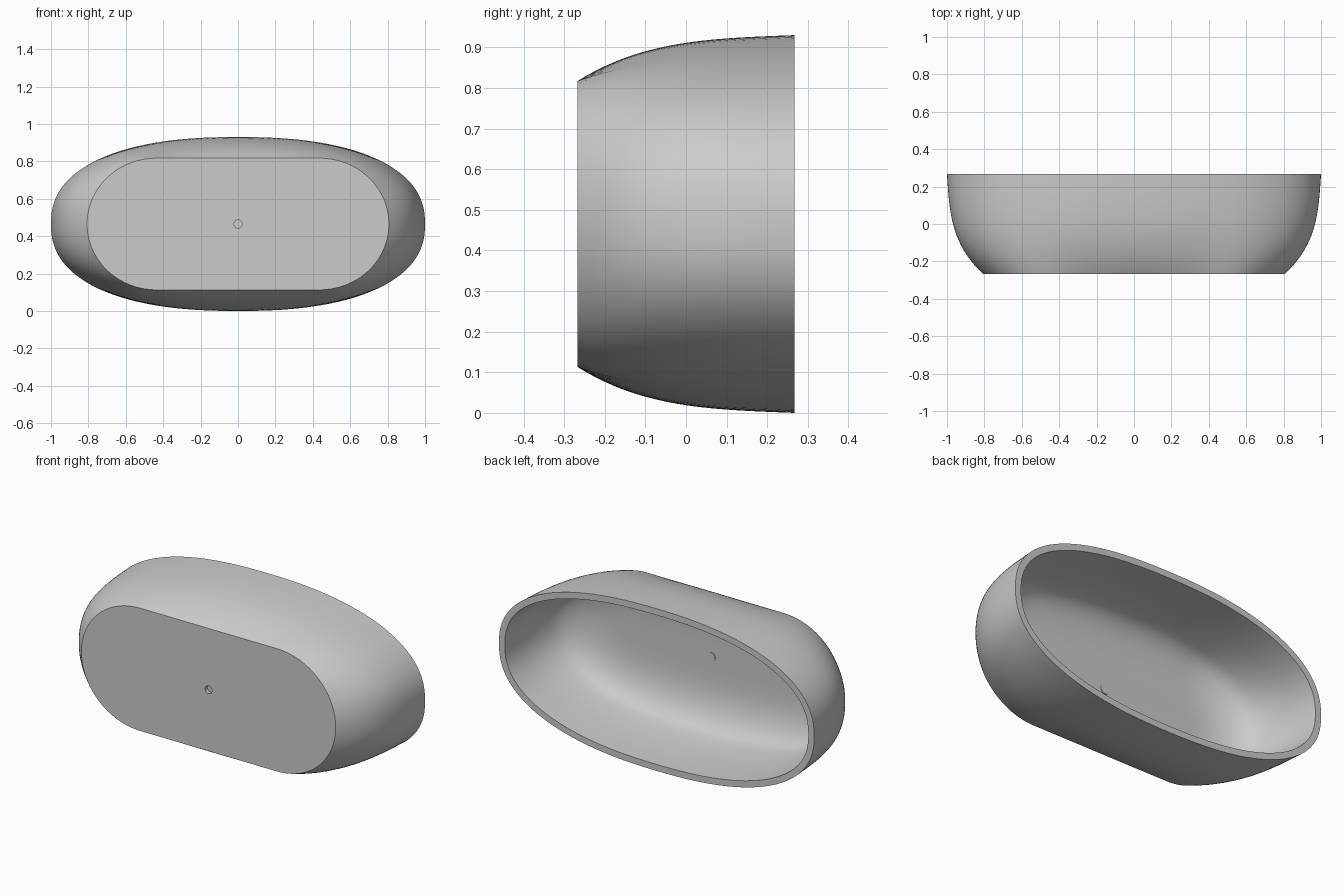
import bpy, bmesh, math

if "Cube" in bpy.data.objects:
    bpy.data.objects.remove(bpy.data.objects["Cube"])

N = 128                  # points around each ring
ZC = 0.465               # height of the tub's axis
Y0, Y1 = -0.267, 0.267   # flat base, open rim
FLOOR = -0.226           # inside floor
WALL = 0.037


def stadium(dx, dz, a, b):
    """Point where the ray (dx, dz) meets a stadium of half-sizes a, b."""
    straight = a - b
    if abs(dx) * b <= straight * abs(dz):
        k = b / abs(dz)
    else:
        q = dx * dx + dz * dz
        h = abs(dx) * straight
        k = (h + math.sqrt(h * h - q * (straight ** 2 - b * b))) / q
    return dx * k, dz * k


def oval(t, a, b, n):
    """Point on a superellipse of half-sizes a, b, along the ray of angle t."""
    c, s = math.cos(t), math.sin(t)
    k = (abs(c) ** n + abs(s) ** n) ** (-1 / n)
    return a * c * k, b * s * k


def ring(y, inset=0.0):
    """Cross-section blending from the base stadium to the rim oval."""
    u = (y - Y0) / (Y1 - Y0)
    f = 0.82 * (1 - (1 - u) ** 3.4) + 0.18 * u
    pts = []
    for i in range(N):
        t = 2 * math.pi * i / N
        ex, ez = oval(t, 1.0 - inset, 0.465 - inset, 2.35)
        sx, sz = stadium(0.95 * math.cos(t), 0.465 * math.sin(t),
                         0.95 * (0.807 - inset), 0.352 - inset)
        sx /= 0.95
        pts.append((sx + (ex - sx) * f, y, ZC + sz + (ez - sz) * f))
    return pts


def circle(y, r):
    """Drain ring, with points lined up with the tub rings."""
    pts = []
    for i in range(N):
        t = 2 * math.pi * i / N
        a = math.atan2(0.465 * math.sin(t), math.cos(t))
        pts.append((r * math.cos(a), y, ZC + r * math.sin(a)))
    return pts


def loft(name, rings, caps=False):
    bm = bmesh.new()
    rows = [[bm.verts.new(p) for p in r] for r in rings]
    for a, b in zip(rows, rows[1:]):
        for i in range(N):
            j = (i + 1) % N
            bm.faces.new((a[i], a[j], b[j], b[i]))
    if caps:
        bm.faces.new(rows[0])
        bm.faces.new(rows[-1])
    bmesh.ops.recalc_face_normals(bm, faces=bm.faces)
    mesh = bpy.data.meshes.new(name)
    bm.to_mesh(mesh)
    bm.free()
    ob = bpy.data.objects.new(name, mesh)
    bpy.context.collection.objects.link(ob)
    bpy.ops.object.select_all(action='DESELECT')
    ob.select_set(True)
    bpy.context.view_layer.objects.active = ob
    bpy.ops.object.shade_smooth_by_angle(angle=math.radians(30))
    return ob


# Tub shell: base, outer wall, rim, inner wall, rounded floor edge, floor
rings = [circle(-0.246, 0.022), circle(Y0, 0.022)]
rings += [ring(Y0 + (Y1 - Y0) * i / 24) for i in range(25)]
bend = -0.08
rings += [ring(Y1 + (bend - Y1) * i / 16, WALL) for i in range(17)]
for i in range(1, 21):
    s = i / 20 * math.pi / 2
    y = bend + (FLOOR - bend) * math.sin(s) ** 0.77
    rings.append(ring(y, WALL + 0.26 * (1 - max(math.cos(s), 0) ** 0.77)))
rings += [circle(FLOOR, 0.028)]
loft("tub_shell", rings)

# Drain plug closing the hole
loft("drain_plug", [circle(-0.246, 0.028), circle(FLOOR + 0.003, 0.028)], caps=True)
